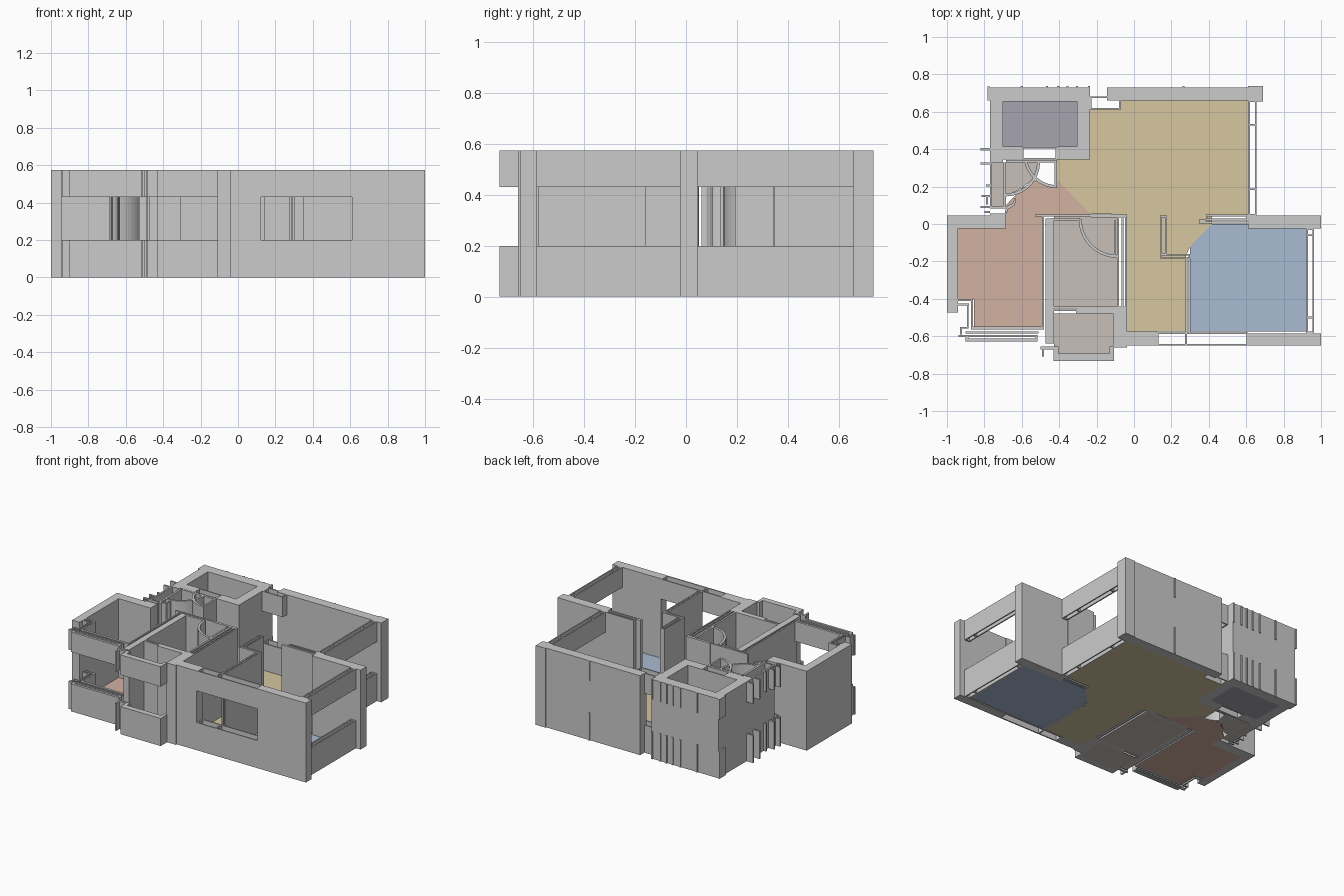
import bpy, bmesh, math

H = 0.575
FULL = [(0, H)]
OPEN = [(0, 0.20), (0.43, H)]      # sill and header with a window gap between
T = 0.009                          # thin outline thickness


def finish(name, bm, color=None):
    me = bpy.data.meshes.new(name)
    bmesh.ops.recalc_face_normals(bm, faces=bm.faces)
    bm.to_mesh(me)
    bm.free()
    ob = bpy.data.objects.new(name, me)
    bpy.context.collection.objects.link(ob)
    if color:
        m = bpy.data.materials.new(name + "_color")
        m.diffuse_color = (*color, 1)
        me.materials.append(m)
    return ob


def prism(bm, pts, z0, z1):
    lo = [bm.verts.new((x, y, z0)) for x, y in pts]
    hi = [bm.verts.new((x, y, z1)) for x, y in pts]
    bm.faces.new(lo[::-1])
    bm.faces.new(hi)
    n = len(pts)
    for i in range(n):
        j = (i + 1) % n
        bm.faces.new((lo[i], lo[j], hi[j], hi[i]))


def walls(name, rects, spans=FULL):
    """Boxes given as plan rectangles x0, y0, x1, y1."""
    bm = bmesh.new()
    for x0, y0, x1, y1 in rects:
        for z0, z1 in spans:
            prism(bm, [(x0, y0), (x1, y0), (x1, y1), (x0, y1)], z0, z1)
    return finish(name, bm)


def frame(name, x0, y0, x1, y1, spans=OPEN, cuts=(), t=T):
    """Hollow rectangular outline, with cross pieces along its long side."""
    r = [(x0, y0, x1, y0 + t), (x0, y1 - t, x1, y1),
         (x0, y0 + t, x0 + t, y1 - t), (x1 - t, y0 + t, x1, y1 - t)]
    for c in cuts:
        if x1 - x0 > y1 - y0:
            r.append((c - t / 2, y0 + t, c + t / 2, y1 - t))
        else:
            r.append((x0 + t, c - t / 2, x1 - t, c + t / 2))
    return walls(name, r, spans)


def door_swing(name, cx, cy, r, a0, a1, t=0.016):
    n = 14
    ang = [math.radians(a0 + (a1 - a0) * i / n) for i in range(n + 1)]
    pts = [(cx + r * math.cos(a), cy + r * math.sin(a)) for a in ang]
    pts += [(cx + (r - t) * math.cos(a), cy + (r - t) * math.sin(a)) for a in reversed(ang)]
    bm = bmesh.new()
    prism(bm, pts, 0, H)
    return finish(name, bm)


def floor(name, pts, color):
    bm = bmesh.new()
    prism(bm, pts, 0, 0.004)
    return finish(name, bm, color)


def rect(x0, y0, x1, y1):
    return [(x0, y0), (x1, y0), (x1, y1), (x0, y1)]


# Floors
floor("living_floor", [(-.235, .612), (-.075, .612), (-.075, .66), (.61, .66), (.61, .045),
                       (.417, .04), (.417, 0), (.30, -.12), (.278, -.17), (.278, -.575),
                       (-.037, -.575), (-.037, .05), (-.235, .055), (-.412, .238),
                       (-.412, .345), (-.235, .345)], (.67, .57, .35))
floor("bedroom_floor", [(.30, -.575), (.92, -.575), (.92, -.024), (.61, -.024), (.61, 0),
                        (.417, 0), (.30, -.12)], (.40, .50, .65))
floor("kitchen_floor", [(-.94, -.024), (-.685, -.024), (-.685, .10), (-.60, .19), (-.53, .23),
                        (-.412, .195), (-.412, .238), (-.235, .055), (-.235, .045),
                        (-.492, .045), (-.492, -.548), (-.855, -.548), (-.855, -.40),
                        (-.94, -.40)], (.65, .44, .36))
STONE = (.57, .52, .48)
floor("bath_floor", rect(-.428, -.441, -.085, .04), STONE)
floor("balcony_floor", rect(-.428, -.692, -.112, -.479), STONE)
floor("closet_floor", rect(-.76, .083, -.70, .33), STONE)
floor("washroom_floor", [(-.685, .15), (-.60, .19), (-.53, .25), (-.503, .33), (-.685, .33)], STONE)
floor("store_floor", rect(-.70, .415, -.305, .655), (.38, .37, .42))

# North side: store room block and living room wall
walls("store_walls", [(-.77, .655, -.235, .73), (-.77, .33, -.70, .655),
                      (-.305, .345, -.235, .655), (-.70, .345, -.60, .415),
                      (-.41, .345, -.305, .415)])
frame("store_window", -.60, .345, -.41, .413, FULL)
walls("north_wall", [(-.144, .66, .69, .73), (.61, .655, .69, .737)])
frame("entry_window", -.235, .612, -.07, .682, OPEN)
walls("north_ribs", [(x - .006, .73, x + .006, .737)
                     for x in (-.60, -.465, -.405, -.355, -.305, -.24, .265)], OPEN)
walls("west_ribs", [(-.782, .66, -.77, .735), (-.822, .394, -.77, .406)], OPEN)

# East side
frame("living_window", .61, .045, .655, .66, OPEN, (.185, .53))
walls("east_pier", [(.61, -.024, 1.0, .045)])
frame("bedroom_window", .92, -.585, .963, -.024, OPEN, (-.06, -.50))

# South side
walls("south_wall", [(-.037, -.65, .123, -.575), (.61, -.65, 1.0, -.585),
                     (-.11, -.66, -.037, -.441)])
frame("south_window", .123, -.65, .61, -.58, OPEN, (.278,))

# West side: kitchen
walls("kitchen_walls", [(-1.0, -.473, -.94, .045), (-.94, -.024, -.685, .045)])
walls("kitchen_corner", [(-.94, -.412, -.861, -.40), (-.94, -.437, -.882, -.425),
                         (-.872, -.56, -.861, -.412), (-.893, -.55, -.884, -.437),
                         (-.93, -.56, -.884, -.55), (-.93, -.59, -.92, -.56)], OPEN)
walls("kitchen_window", [(-.872, -.565, -.492, -.548), (-.90, -.585, -.51, -.576),
                         (-.938, -.605, -.515, -.593), (-.90, -.628, -.515, -.612),
                         (-.90, -.612, -.885, -.605), (-.53, -.612, -.515, -.605)], OPEN)

# Bath and balcony
walls("bath_west_wall", [(-.492, -.565, -.482, .045), (-.472, -.64, -.428, .03)])
walls("bath_north_wall", [(-.53, .04, -.23, .05), (-.44, .018, -.29, .032),
                          (-.23, .034, -.037, .052)])
walls("bath_east_wall", [(-.092, -.445, -.079, .034), (-.066, -.445, -.055, .034),
                         (-.047, -.445, -.037, .034)])
walls("balcony_divider", [(-.428, -.452, -.11, -.441), (-.428, -.466, -.31, -.458),
                          (-.31, -.479, -.11, -.452)])
walls("balcony_parapet", [(-.43, -.733, -.107, -.692), (-.43, -.692, -.405, -.655),
                          (-.13, -.692, -.107, -.655), (-.112, -.655, -.106, -.479)], OPEN)
walls("balcony_hook", [(-.50, -.672, -.43, -.655), (-.492, -.709, -.48, -.672)], OPEN)

# Interior partitions
frame("partition_post", .139, -.165, .176, .045, FULL)
frame("partition_step", .139, -.185, .30, -.16, FULL)
walls("partition_wall", [(.274, -.58, .285, -.185), (.292, -.58, .302, -.185)])
frame("bedroom_door_leaf", .385, .02, .61, .05, FULL)
walls("bedroom_door_jamb", [(.348, .004, .61, .014), (.348, .014, .385, .024)])

# Washroom corner at the north west
walls("closet_walls", [(-.77, .083, -.758, .33), (-.70, .083, -.685, .33),
                       (-.758, .083, -.70, .093)])
walls("washroom_jambs", [(-.685, .33, -.412, .343), (-.424, .195, -.412, .33)])
walls("washroom_window", [(-.82, .318, -.77, .33), (-.79, .20, -.77, .21),
                          (-.815, .145, -.77, .155), (-.82, .085, -.77, .095),
                          (-.79, .105, -.78, .145), (-.77, .045, -.685, .055),
                          (-.80, .06, -.77, .07)], OPEN)

# Door swings
door_swing("bath_door_swing", -.09, .024, .205, 180, 270)
walls("bath_door_leaf", [(-.107, -.178, -.095, .02)])
door_swing("hall_door_swing", -.412, .37, .178, 194, 270)
door_swing("washroom_door_swing", -.685, .33, .182, 270, 360)
door_swing("closet_door_swing", -.685, .135, .055, 270, 360, .012)
door_swing("closet_door_swing_small", -.64, .06, .05, 90, 180, .012)
